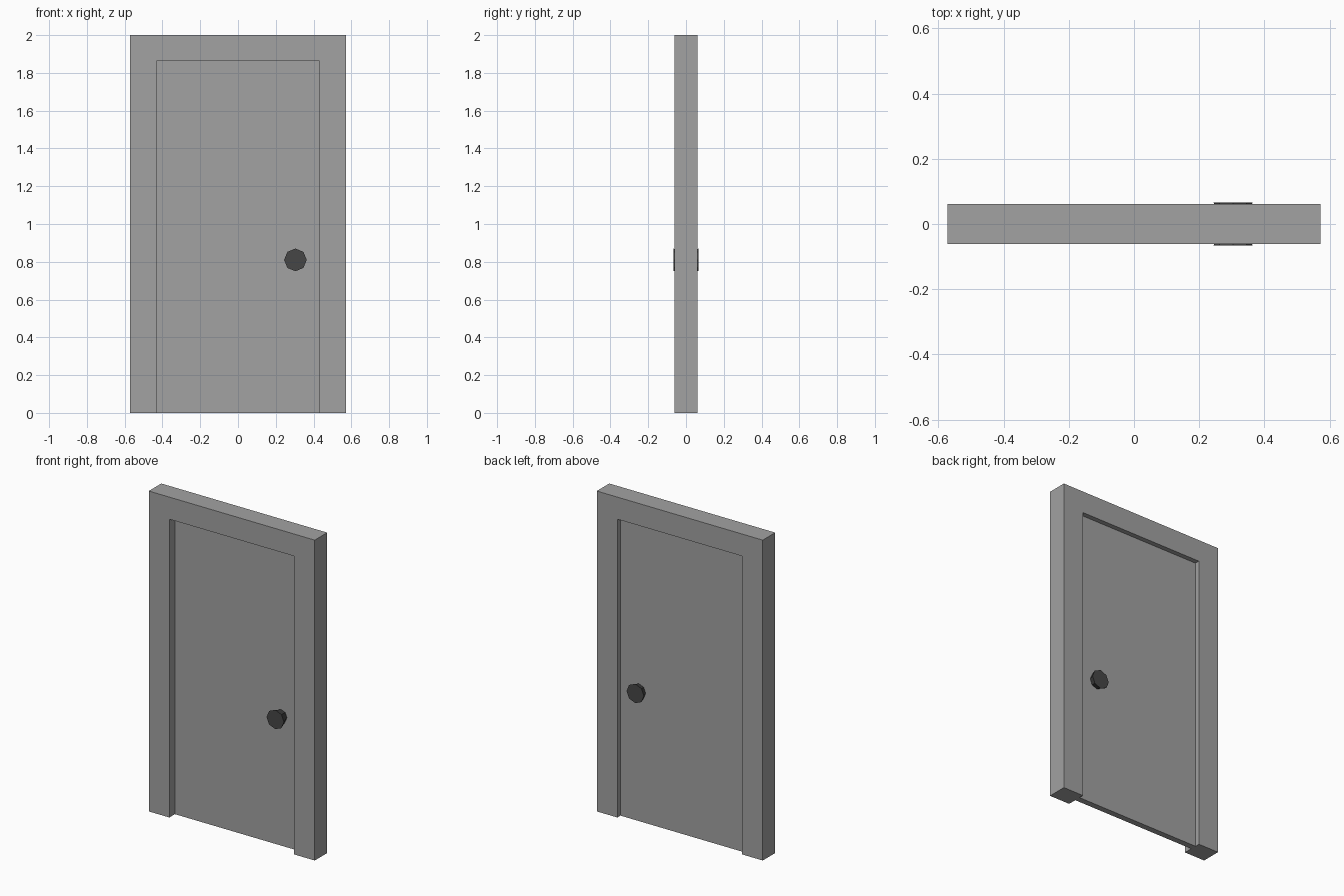
import bpy, bmesh, math

if "Cube" in bpy.data.objects:
    bpy.data.objects.remove(bpy.data.objects["Cube"])

HALF_W, HEIGHT, HALF_D = 0.573, 2.0, 0.0615   # outer frame
OPEN_W, OPEN_H = 0.431, 1.862                 # opening


def material(name, value):
    m = bpy.data.materials.new(name)
    m.diffuse_color = (value, value, value, 1)
    m.use_nodes = True
    m.node_tree.nodes["Principled BSDF"].inputs["Base Color"].default_value = m.diffuse_color
    return m


def make_object(name, bm, mat):
    bmesh.ops.recalc_face_normals(bm, faces=bm.faces)
    mesh = bpy.data.meshes.new(name)
    bm.to_mesh(mesh)
    bm.free()
    mesh.materials.append(mat)
    obj = bpy.data.objects.new(name, mesh)
    bpy.context.collection.objects.link(obj)
    return obj


def extruded(name, outline, y0, y1, mat):
    """Extrude an x/z outline from y0 to y1."""
    bm = bmesh.new()
    face = bm.faces.new([bm.verts.new((x, y0, z)) for x, z in outline])
    new = bmesh.ops.extrude_face_region(bm, geom=[face])["geom"]
    bmesh.ops.translate(bm, vec=(0, y1 - y0, 0),
                        verts=[v for v in new if isinstance(v, bmesh.types.BMVert)])
    return make_object(name, bm, mat)


grey = material("grey paint", 0.36)
dark = material("dark metal", 0.061)

# Door frame: one upside-down U
extruded("door_frame",
         [(-HALF_W, 0), (-HALF_W, HEIGHT), (HALF_W, HEIGHT), (HALF_W, 0),
          (OPEN_W, 0), (OPEN_W, OPEN_H), (-OPEN_W, OPEN_H), (-OPEN_W, 0)],
         -HALF_D, HALF_D, grey)

# Door panel, recessed deeper at the front than at the back
extruded("door_panel",
         [(-OPEN_W, 0), (-OPEN_W, OPEN_H), (OPEN_W, OPEN_H), (OPEN_W, 0)],
         -0.007, 0.031, grey)

# Eight-sided knob on each side, narrowing towards the door
bm = bmesh.new()
rings = []
for y, r in ((-0.0665, 0.06), (0, 0.037), (0.0665, 0.06)):
    rings.append([bm.verts.new((0.304 + r * math.cos(a * math.pi / 4), y,
                                0.81 + r * math.sin(a * math.pi / 4)))
                  for a in range(8)])
for lower, upper in zip(rings, rings[1:]):
    for i in range(8):
        j = (i + 1) % 8
        bm.faces.new((lower[i], lower[j], upper[j], upper[i]))
bm.faces.new(rings[0])
bm.faces.new(rings[-1])
make_object("door_knobs", bm, dark)
